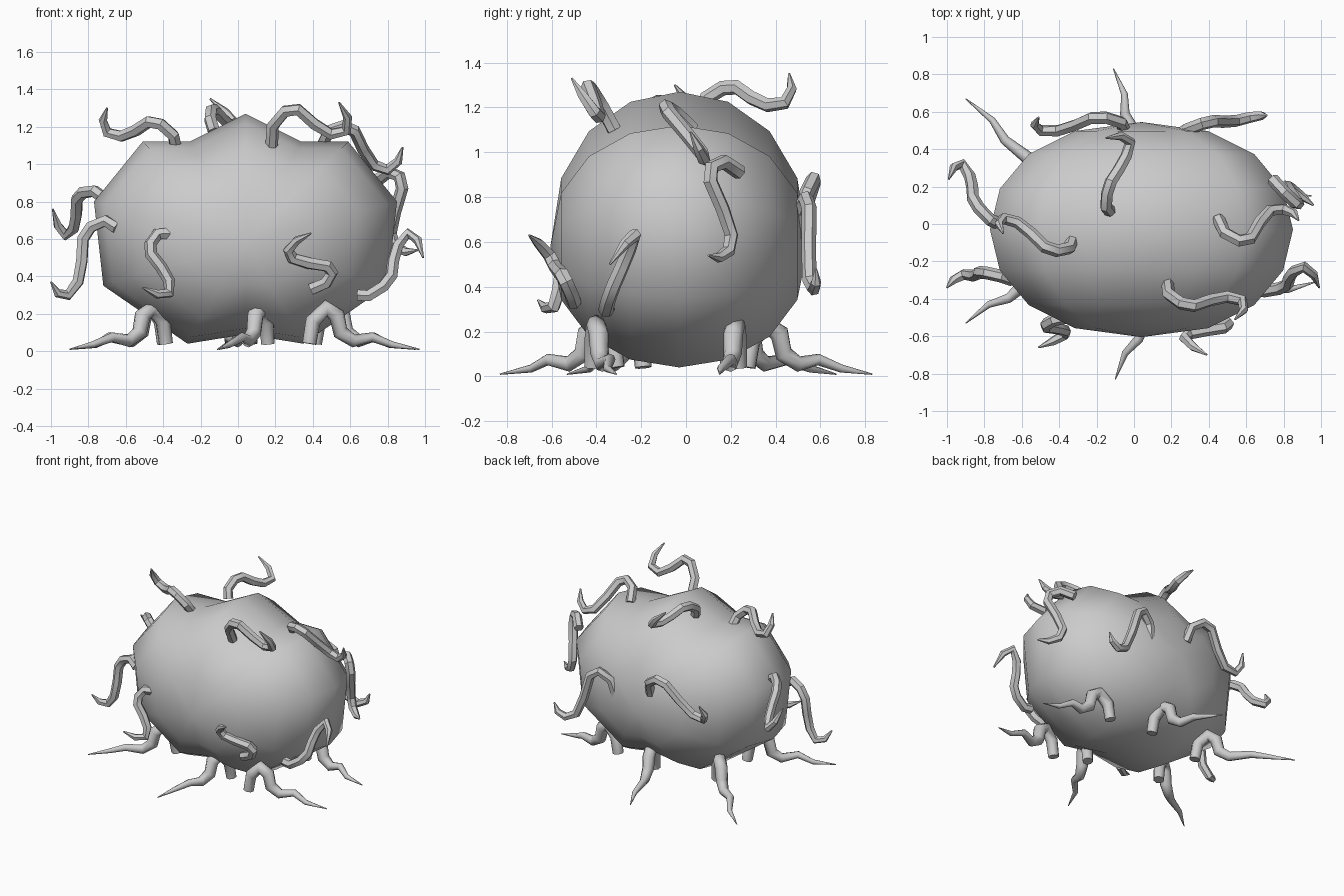
import bpy
import bmesh
import math
from mathutils import Vector

cube = bpy.data.objects.get("Cube")
if cube:
    bpy.data.objects.remove(cube, do_unlink=True)

grey = bpy.data.materials.new("stone grey")
grey.use_nodes = True
grey_colour = (0.6, 0.6, 0.6, 1)
grey.diffuse_color = grey_colour
grey.node_tree.nodes["Principled BSDF"].inputs["Base Color"].default_value = grey_colour


def finish(obj, angle):
    """Give the object its colour and its smooth shading."""
    obj.data.materials.clear()
    obj.data.materials.append(grey)
    bpy.ops.object.select_all(action="DESELECT")
    obj.select_set(True)
    bpy.context.view_layer.objects.active = obj
    bpy.ops.object.shade_smooth_by_angle(angle=math.radians(angle))


def tube(name, points, radii, resolution, angle):
    """Sweep a tapering round section along a path of points."""
    curve = bpy.data.curves.new(name, "CURVE")
    curve.dimensions = "3D"
    curve.bevel_depth = 1
    curve.bevel_resolution = resolution
    curve.use_fill_caps = True
    spline = curve.splines.new("POLY")
    spline.points.add(len(points) - 1)
    for target, point, radius in zip(spline.points, points, radii):
        target.co = (*point, 1)
        target.radius = radius
    obj = bpy.data.objects.new(name, curve)
    bpy.context.collection.objects.link(obj)
    bpy.ops.object.select_all(action="DESELECT")
    obj.select_set(True)
    bpy.context.view_layer.objects.active = obj
    bpy.ops.object.convert(target="MESH")
    finish(bpy.context.view_layer.objects.active, angle)


# Body: a lobed outline, mirrored left to right, shrinking towards front and back
def build_body():
    centre = Vector((0.04, -0.03, 0.58))
    half = [(0, 1.27), (0.3, 1.12), (0.55, 1.12), (0.81, 0.8), (0.76, 0.35), (0.31, 0.04), (0, 0.09)]
    outline = half + [(-x, z) for x, z in reversed(half[1:-1])]
    bm = bmesh.new()
    rings = []
    steps = 8
    for i in range(1, steps):
        turn = math.pi * i / steps
        scale = math.sin(turn) ** 0.85
        y = centre.y - 0.57 * math.cos(turn)
        rings.append([bm.verts.new((centre.x + x * scale, y, centre.z + (z - centre.z) * scale))
                      for x, z in outline])
    count = len(outline)
    for first, second in zip(rings, rings[1:]):
        for j in range(count):
            k = (j + 1) % count
            bm.faces.new((first[j], first[k], second[k], second[j]))
    for ring, side in ((rings[0], -1), (rings[-1], 1)):
        pole = bm.verts.new(centre + Vector((0, side * 0.575, 0)))
        for j in range(count):
            bm.faces.new((ring[j], ring[(j + 1) % count], pole))
    bmesh.ops.recalc_face_normals(bm, faces=bm.faces)
    mesh = bpy.data.meshes.new("body")
    bm.to_mesh(mesh)
    bm.free()
    body = bpy.data.objects.new("body", mesh)
    bpy.context.collection.objects.link(body)
    finish(body, 60)


# Tentacle: an S through its base, two bends and a hooked, pointed tip
def tentacle(name, base, bend, dip, tip):
    base, bend, dip, tip = (Vector(p) for p in (base, bend, dip, tip))
    a, b = bend - base, dip - base
    path = [base, base + a * 0.6 - b * 0.12, base + a * 0.98 - b * 0.04,
            base + a * 0.95 + b * 0.14, base + a * 0.4 + b * 0.48,
            base + b * 0.8 - a * 0.02, dip, dip.lerp(tip, 0.45) + b * 0.06, tip]
    radii = [0.034] * 4 + [0.033, 0.032, 0.03, 0.024, 0.005]
    tube(name + "_tentacle", path, radii, 1, 35)


# Root leg: an arch at the body, then a wavy taper along the ground
def root_leg(name, knob, tip):
    knob, tip = Vector((*knob, 0)), Vector((*tip, 0))
    out = (tip - knob).normalized()
    side = Vector((-out.y, out.x, 0))
    up = Vector((0, 0, 1))
    path = [knob - out * 0.09 + up * 0.04, knob - out * 0.07 + up * 0.16,
            knob + up * 0.23, knob + out * 0.06 + up * 0.19,
            knob + out * 0.08 + up * 0.1, knob + out * 0.15 + up * 0.055,
            knob.lerp(tip, 0.5) + up * 0.075 + side * 0.015,
            knob.lerp(tip, 0.7) + up * 0.035 - side * 0.015, tip + up * 0.01]
    radii = [0.038, 0.042, 0.045, 0.045, 0.042, 0.035, 0.026, 0.018, 0.003]
    tube(name + "_root_leg", path, radii, 2, 70)


build_body()

# Crown tentacles
tentacle("crown_right", (-.33, -.08, 1.08), (-.43, -.14, 1.22), (-.7, .03, 1.17), (-.7, -.05, 1.3))
tentacle("crown_front", (.18, -.32, 1.1), (.27, -.43, 1.29), (.58, -.41, 1.18), (.54, -.51, 1.33))
tentacle("crown_back", (-.13, .07, 1.18), (-.14, .18, 1.29), (-.02, .44, 1.22), (-.15, .46, 1.35))
tentacle("crown_left", (.45, .03, 1.1), (.58, -.09, 1.2), (.8, .08, .97), (.88, .02, 1.09))

# Tentacles on the sides
tentacle("right_upper", (-.72, 0, .82), (-.84, .1, .84), (-.92, .32, .62), (-.99, .24, .76))
tentacle("right_lower", (-.65, -.3, .66), (-.8, -.26, .65), (-.91, -.27, .3), (-1, -.34, .37))
tentacle("left_upper", (.74, .24, .91), (.87, .11, .92), (.84, .19, .56), (.96, .1, .54))
tentacle("left_lower", (.64, -.35, .3), (.79, -.34, .36), (.91, -.23, .63), (.99, -.34, .5))

# Tentacles on the front and back
tentacle("front_right", (-.37, -.5, .63), (-.47, -.54, .56), (-.37, -.59, .31), (-.51, -.66, .34))
tentacle("front_left", (.39, -.5, .33), (.5, -.54, .43), (.27, -.61, .54), (.39, -.7, .63))
tentacle("back_right", (-.05, .5, .72), (-.17, .57, .88), (-.5, .5, .64), (-.51, .57, .77))
tentacle("back_left", (.25, .48, .6), (.38, .54, .79), (.62, .57, .39), (.71, .58, .48))

# Root legs
for name, knob, tip in (("front", (.12, -.39), (-.1, -.83)),
                        ("back", (.04, .36), (-.11, .83)),
                        ("front_left", (.47, -.4), (.97, -.31)),
                        ("back_left", (.5, .22), (.95, .15)),
                        ("front_right", (-.46, -.24), (-.9, -.53)),
                        ("back_right", (-.46, .25), (-.9, .67))):
    root_leg(name, knob, tip)
